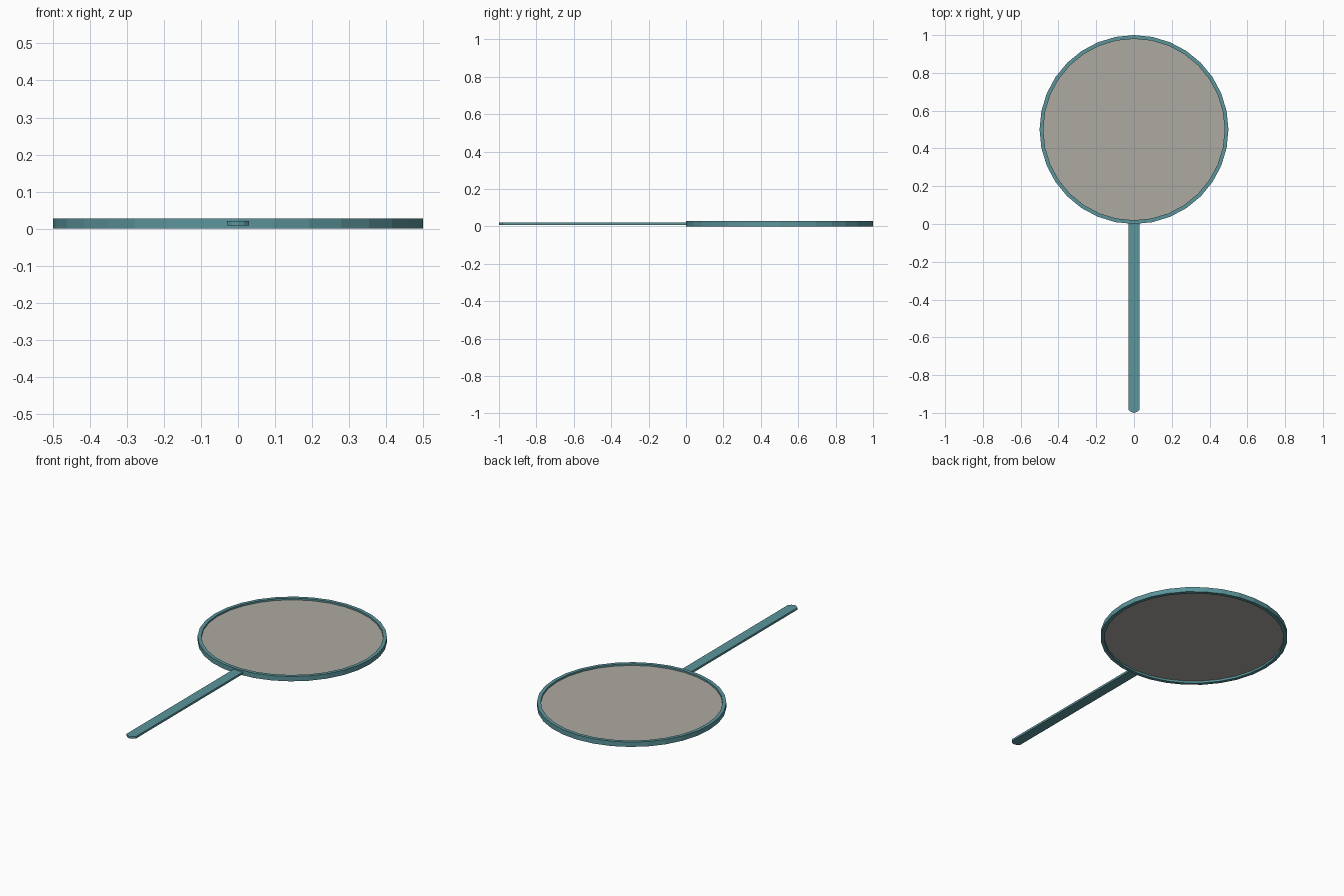
import bpy, bmesh
from math import sin, cos, pi

SEGMENTS = 32
CENTRE_Y = 0.5
HEIGHT = 0.028
MID = HEIGHT / 2

cube = bpy.data.objects.get("Cube")
if cube:
    bpy.data.objects.remove(cube, do_unlink=True)


def make_material(name, colour):
    mat = bpy.data.materials.new(name)
    mat.use_nodes = True
    mat.diffuse_color = colour
    mat.node_tree.nodes["Principled BSDF"].inputs["Base Color"].default_value = colour
    return mat


def add_object(name, bm, mat):
    bmesh.ops.recalc_face_normals(bm, faces=bm.faces)
    mesh = bpy.data.meshes.new(name)
    bm.to_mesh(mesh)
    bm.free()
    mesh.materials.append(mat)
    obj = bpy.data.objects.new(name, mesh)
    bpy.context.collection.objects.link(obj)
    return obj


def prism(name, outline, z0, z1, mat):
    """Extrude a flat outline from z0 up to z1."""
    bm = bmesh.new()
    face = bm.faces.new([bm.verts.new((x, y, z0)) for x, y in outline])
    top = bmesh.ops.extrude_face_region(bm, geom=[face])["geom"]
    verts = [v for v in top if isinstance(v, bmesh.types.BMVert)]
    bmesh.ops.translate(bm, verts=verts, vec=(0, 0, z1 - z0))
    return add_object(name, bm, mat)


def circle(radius):
    angles = [2 * pi * i / SEGMENTS for i in range(SEGMENTS)]
    return [(radius * cos(a), CENTRE_Y + radius * sin(a)) for a in angles]


teal = make_material("teal", (0.105, 0.30, 0.33, 1))
grey = make_material("warm grey", (0.42, 0.40, 0.36, 1))

# Rim: square-section ring
bm = bmesh.new()
loops = [[bm.verts.new((x, y, z)) for x, y in circle(r)]
         for r, z in ((0.5, 0), (0.5, HEIGHT), (0.48, HEIGHT), (0.48, 0))]
for k in range(4):
    a, b = loops[k], loops[(k + 1) % 4]
    for i in range(SEGMENTS):
        j = (i + 1) % SEGMENTS
        bm.faces.new((a[i], a[j], b[j], b[i]))
add_object("rim", bm, teal)

# Panel filling the rim
prism("panel", circle(0.482), MID - 0.002, MID + 0.004, grey)

# Handle: flat bar with a blunt rounded tip
tip = [(0.03, -0.982), (0.016, -0.995), (0, -1.0), (-0.016, -0.995), (-0.03, -0.982)]
prism("handle", [(-0.03, 0.012), (0.03, 0.012)] + tip, MID - 0.006, MID + 0.006, teal)
